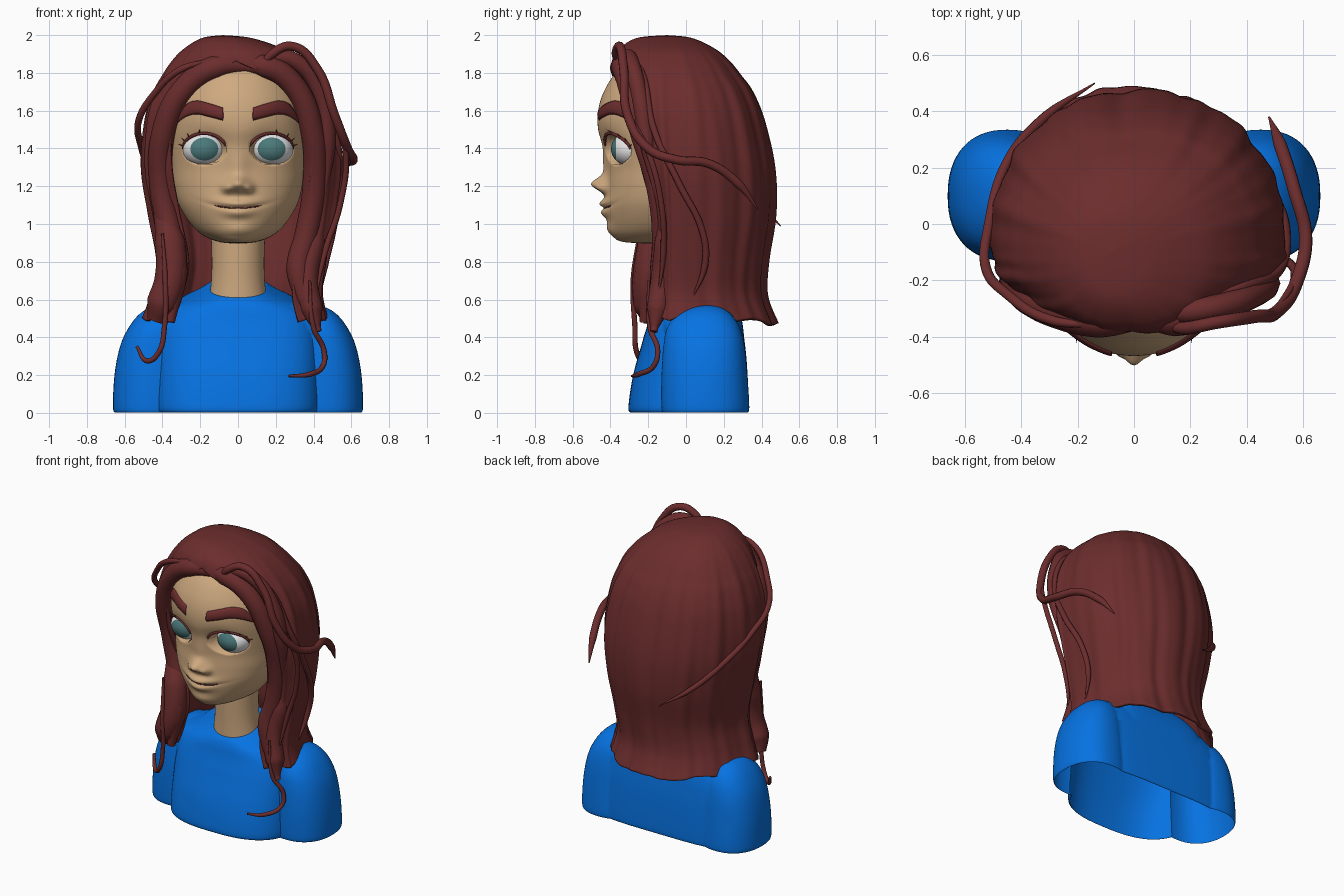
import bpy, bmesh, math
from math import sin, cos, pi, exp, sqrt, radians

if "Cube" in bpy.data.objects:
    bpy.data.objects.remove(bpy.data.objects["Cube"])


def material(name, rgb):
    m = bpy.data.materials.new(name)
    m.diffuse_color = (*rgb, 1)
    m.use_nodes = True
    m.node_tree.nodes["Principled BSDF"].inputs["Base Color"].default_value = m.diffuse_color
    return m


SKIN = material("skin", (0.62, 0.40, 0.215))
HAIR = material("dark red hair", (0.15, 0.026, 0.026))
BLUE = material("blue shirt", (0.002, 0.17, 0.76))
WHITE = material("eye white", (0.8, 0.8, 0.8))
TEAL = material("teal iris", (0.07, 0.19, 0.195))


def spline(rows, t):
    """Catmull-Rom through the rows, t counts rows."""
    n = len(rows) - 1
    i = min(int(t), n - 1)
    f = t - i
    a, b, c, d = (rows[max(0, min(n, i + k))] for k in (-1, 0, 1, 2))
    return [q + 0.5 * f * (r - p + f * (2 * p - 5 * q + 4 * r - s + f * (3 * (q - r) + s - p)))
            for p, q, r, s in zip(a, b, c, d)]


def power_trig(a, p):
    return [math.copysign(abs(v) ** (2 / p), v) for v in (cos(a), sin(a))]


def sheet(name, grid, mat, loop=False, cap=False):
    """Skin a grid of points, rows from top to bottom, columns anticlockwise."""
    bm = bmesh.new()
    vs = [[bm.verts.new(p) for p in row] for row in grid]
    n = len(grid[0])
    for r in range(len(vs) - 1):
        for c in range(n if loop else n - 1):
            d = (c + 1) % n
            bm.faces.new((vs[r][c], vs[r + 1][c], vs[r + 1][d], vs[r][d]))
    if cap:
        bm.faces.new(vs[0])
        bm.faces.new(vs[-1][::-1])
    bmesh.ops.remove_doubles(bm, verts=bm.verts, dist=1e-4)
    me = bpy.data.meshes.new(name)
    bm.to_mesh(me)
    bm.free()
    me.materials.append(mat)
    for p in me.polygons:
        p.use_smooth = True
    ob = bpy.data.objects.new(name, me)
    bpy.context.collection.objects.link(ob)
    return ob


def loft(name, rows, mat, cy, n=64, steps=6, power=2.0, back=None, tilt=0.0, cap=True):
    """Rows are (z, centre x, half width, front y, back y)."""
    grid = []
    total = (len(rows) - 1) * steps
    for k in range(total + 1):
        z, cx, w, yf, yb = spline(rows, k / steps)
        ring = []
        for j in range(n):
            a = 2 * pi * j / n
            c, s = power_trig(a, back if back and a < pi else power)
            y = cy + s * ((yb - cy) if s > 0 else (cy - yf))
            ring.append((cx + w * c, y, z + tilt * s * max(0, z - 0.4) / 0.26))
        grid.append(ring)
    return sheet(name, grid, mat, loop=True, cap=cap)


def strand(name, pts, radius, mat=HAIR, tip=0.15, root=0.5, res=8):
    """Tapered tube through the points."""
    cu = bpy.data.curves.new(name, 'CURVE')
    cu.dimensions = '3D'
    cu.bevel_depth = radius
    cu.bevel_resolution = 3
    cu.resolution_u = res
    cu.use_fill_caps = True
    sp = cu.splines.new('BEZIER')
    sp.bezier_points.add(len(pts) - 1)
    for i, (b, p) in enumerate(zip(sp.bezier_points, pts)):
        b.co = p
        b.handle_left_type = b.handle_right_type = 'AUTO'
        b.radius = root if i == 0 else tip if i == len(pts) - 1 else 1
    cu.materials.append(mat)
    ob = bpy.data.objects.new(name, cu)
    bpy.context.collection.objects.link(ob)
    return ob


# Shirt: torso joined with a shoulder yoke and two upper arms, open underneath
shirt = loft("shirt", [(0.66, 0, 0.15, -0.15, 0.16), (0.63, 0, 0.21, -0.17, 0.2), (0.58, 0, 0.32, -0.185, 0.25),
                       (0.5, 0, 0.395, -0.2, 0.29), (0.38, 0, 0.425, -0.23, 0.31), (0.2, 0, 0.435, -0.28, 0.322),
                       (0.03, 0, 0.44, -0.305, 0.325), (0, 0, 0.42, -0.29, 0.315)],
             BLUE, 0.02, power=2.7, back=4.5, tilt=0.05)
yoke = loft("shoulder_yoke", [(0.6, 0, 0.25, -0.1, 0.2), (0.555, 0, 0.41, -0.14, 0.255), (0.46, 0, 0.515, -0.155, 0.295),
                              (0.34, 0, 0.565, -0.125, 0.315), (0.2, 0, 0.575, -0.06, 0.326),
                              (0.03, 0, 0.57, -0.02, 0.333), (0.002, 0, 0.55, 0, 0.325)], BLUE, 0.1, power=3, back=4)
parts = [yoke]
for s in (-1, 1):
    parts.append(loft("upper_arm", [(0.573, s * .38, 0.01, 0.09, 0.11), (0.56, s * .39, 0.07, 0.02, 0.18),
                                    (0.52, s * .41, 0.115, -0.05, 0.24), (0.45, s * .43, 0.15, -0.1, 0.285),
                                    (0.35, s * .445, 0.18, -0.12, 0.31), (0.2, s * .45, 0.204, -0.13, 0.325),
                                    (0.03, s * .45, 0.212, -0.13, 0.335), (0, s * .45, 0.2, -0.12, 0.325)],
                      BLUE, 0.1, power=2.3))
for part in parts:
    mod = shirt.modifiers.new("join", 'BOOLEAN')
    mod.operation = 'UNION'
    mod.object = part
    bpy.context.view_layer.objects.active = shirt
    bpy.ops.object.modifier_apply(modifier=mod.name)
    bpy.data.objects.remove(part)
bm = bmesh.new()
bm.from_mesh(shirt.data)
bmesh.ops.delete(bm, geom=[f for f in bm.faces if max(v.co.z for v in f.verts) < 0.003], context='FACES')
bm.to_mesh(shirt.data)
bm.free()

# Neck
loft("neck", [(1.05, 0, 0.15, -0.16, 0.13), (0.85, 0, 0.14, -0.155, 0.12), (0.7, 0, 0.142, -0.15, 0.13),
              (0.55, 0, 0.16, -0.15, 0.14)], SKIN, -0.01)

# Head: rings with sculpted nose, lips, chin and eye sockets
HEAD = [(1.92, 0, 0.0, -0.12, -0.08), (1.89, 0, 0.15, -0.25, 0.05), (1.8, 0, 0.27, -0.37, 0.17),
        (1.7, 0, 0.33, -0.435, 0.25), (1.6, 0, 0.36, -0.465, 0.29), (1.5, 0, 0.365, -0.465, 0.3),
        (1.4, 0, 0.36, -0.435, 0.29), (1.3, 0, 0.35, -0.415, 0.26), (1.2, 0, 0.34, -0.42, 0.2),
        (1.1, 0, 0.312, -0.425, 0.14), (1.0, 0, 0.25, -0.41, 0.08), (0.94, 0, 0.185, -0.385, 0.03),
        (0.905, 0, 0.1, -0.33, 0.0), (0.895, 0, 0.0, -0.14, -0.1)]
EYE = (0.178, -0.282, 1.397)


def relief(x, z):
    g = lambda cx, cz, rx, rz: exp(-((x - cx) / rx) ** 2 - ((z - cz) / rz) ** 2)
    x = abs(x)
    mouth = 1.085 + 0.9 * x * x
    d = -0.075 * g(0, 1.21, 0.05, 0.04) - 0.022 * g(0, 1.3, 0.055, 0.09) - 0.035 * g(0.058, 1.19, 0.026, 0.026)
    d += -0.032 * g(0, mouth + 0.022, 0.09, 0.024) - 0.028 * g(0, mouth - 0.026, 0.08, 0.026)
    d += 0.015 * g(0, mouth, 0.13, 0.009) - 0.015 * g(0, 0.97, 0.08, 0.04)
    d += 0.022 * g(0.16, 1.43, 0.09, 0.07)
    r = sqrt(((x - EYE[0]) / 0.107) ** 2 + ((z - EYE[2]) / 0.078) ** 2)
    k = max(0, min(1, (1.08 - r) / 0.16))
    return d + 0.07 * k * k * (3 - 2 * k)


def face_y(x, z):
    lo, hi = 0, len(HEAD) - 1
    for _ in range(24):
        mid = (lo + hi) / 2
        lo, hi = (mid, hi) if spline(HEAD, mid)[0] > z else (lo, mid)
    _, _, w, yf, _ = spline(HEAD, lo)
    return -0.1 + (yf + 0.1) * sqrt(max(0, 1 - (x / w) ** 2)) + relief(x, z)


grid = []
for k in range((len(HEAD) - 1) * 12 + 1):
    z, _, w, yf, yb = spline(HEAD, k / 12)
    w = max(w, 0)
    ring = []
    for j in range(180):
        a = 2 * pi * j / 180
        x, s = w * cos(a), sin(a)
        ring.append((x, -0.1 + s * (yb + 0.1) if s > 0 else -0.1 - s * (yf + 0.1) + relief(x, z) * min(1, -4 * s), z))
    grid.append(ring)
sheet("head", grid, SKIN, loop=True)

# Mouth line
strand("mouth_line", [(x, face_y(x, 1.085 + 0.9 * x * x), 1.085 + 0.9 * x * x)
                      for x in [i * 0.0205 for i in range(-6, 7)]], 0.0045, tip=0.3, root=0.3, res=3)

for s in (-1, 1):
    # Eyeball with the iris as its front cap
    bm = bmesh.new()
    bmesh.ops.create_uvsphere(bm, u_segments=40, v_segments=36, radius=0.115)
    for f in bm.faces:
        f.smooth = True
        f.material_index = int(f.calc_center_median().z > 0.115 * cos(radians(40)))
    for v in bm.verts:
        x, y, z = v.co
        v.co = (s * EYE[0] + x, EYE[1] - z, EYE[2] + y * 0.82)
    bmesh.ops.recalc_face_normals(bm, faces=bm.faces)
    me = bpy.data.meshes.new("eyeball")
    bm.to_mesh(me)
    bm.free()
    me.materials.append(WHITE)
    me.materials.append(TEAL)
    bpy.context.collection.objects.link(bpy.data.objects.new("eyeball", me))

    # Upper lash line and lashes
    def rim(deg, k):
        x = EYE[0] + 0.107 * k * cos(radians(deg))
        z = EYE[2] + 0.078 * k * sin(radians(deg))
        return s * x, z
    line = [rim(d, 1.06) for d in range(0, 171, 17)]
    strand("lash_line", [(x, face_y(x, z) - 0.004, z) for x, z in line], 0.008, tip=0.3, root=0.6, res=4)
    for d in (10, 28, 46, 75):
        (x0, z0), (x1, z1) = rim(d, 1.05), rim(d + 5, 1.35)
        strand("lash", [(x0, face_y(x0, z0) - 0.003, z0), (x1, face_y(x1, z1) - 0.025, z1)], 0.005, root=1)

    # Eyebrow plate following the forehead
    brow = [(0.08, 1.582, 0.034), (0.15, 1.602, 0.036), (0.22, 1.617, 0.036), (0.28, 1.597, 0.032), (0.335, 1.53, 0.008)]
    cols = [spline(brow, i / 6) for i in range(25)]
    rows = [[(s * x, face_y(x, z + h * f) - 0.012 + 0.012 * abs(f) ** 3, z + h * f) for x, z, h in cols[::s]]
            for f in (1, 0.6, 0, -0.6, -1)]
    sheet("eyebrow", rows, HAIR).modifiers.new("thickness", 'SOLIDIFY').thickness = 0.012

# Hair shell: rows (z, centre x, half width, front y, back y, front opening angle)
SHELL = [(2.0, -0.08, 0.0, -0.1, -0.1, 90), (1.985, -0.06, 0.13, -0.26, 0.03, 90), (1.93, -0.025, 0.26, -0.35, 0.15, 90),
         (1.865, -0.01, 0.34, -0.385, 0.23, 90), (1.785, 0.0, 0.405, -0.39, 0.295, 68),
         (1.7, 0.005, 0.455, -0.38, 0.355, 54), (1.55, 0.01, 0.505, -0.37, 0.415, 47), (1.3, 0.015, 0.525, -0.295, 0.468, 47),
         (1.05, 0.02, 0.49, -0.21, 0.472, 49), (0.8, 0.02, 0.445, -0.2, 0.435, 53),
         (0.62, -0.005, 0.45, -0.21, 0.43, 51), (0.465, -0.015, 0.485, -0.22, 0.487, 47)]
grid = []
for k in range((len(SHELL) - 1) * 8 + 1):
    z, cx, w, yf, yb, e = spline(SHELL, k / 8)
    e = radians(min(e, 90))
    cy = -0.1 + 0.04 * (k / 88)
    depth = min(1, k / 40)
    row = []
    for j in range(201):
        a = -e + (pi + 2 * e) * j / 200
        # soft combed grooves
        g = 1 + depth * (0.009 * sin(12 * a + 2.5 * z) + 0.007 * sin(19 * a - 1.5 * z) + 0.004 * sin(33 * a))
        c, s = power_trig(a, 2.2)
        y = cy + g * s * ((yb - cy) if s > 0 else (cy - yf))
        # hem: slightly higher to the sides, softly scalloped
        hem = max(0, (0.8 - z) / 0.33) ** 2 * (0.035 * abs(c) + 0.01 * sin(9 * a))
        row.append((cx + w * g * c, y, z + hem))
    grid.append(row)
hair = sheet("hair", grid, HAIR)
mod = hair.modifiers.new("thickness", 'SOLIDIFY')
mod.thickness = 0.02
mod.offset = -1

# Thick locks framing the face
strand("front_lock_left", [(0.07, -0.33, 1.835), (-0.12, -0.34, 1.83), (-0.28, -0.305, 1.72), (-0.39, -0.24, 1.5),
                           (-0.405, -0.15, 1.2), (-0.36, -0.15, 0.95), (-0.33, -0.2, 0.75), (-0.36, -0.22, 0.48)],
       0.064, tip=0.4)
strand("front_lock_right", [(0.02, -0.33, 1.835), (0.14, -0.335, 1.835), (0.28, -0.305, 1.75), (0.39, -0.24, 1.5),
                            (0.405, -0.15, 1.2), (0.365, -0.12, 0.95), (0.32, -0.13, 0.75), (0.425, -0.17, 0.43)],
       0.064, tip=0.3)
strand("side_lock_left", [(-0.42, -0.12, 1.1), (-0.36, -0.17, 0.9), (-0.36, -0.2, 0.7), (-0.4, -0.2, 0.58),
                          (-0.43, -0.18, 0.49)], 0.085, tip=0.6, root=0.4)
strand("side_lock_right", [(0.43, -0.1, 1.1), (0.4, -0.11, 0.9), (0.365, -0.13, 0.7), (0.39, -0.15, 0.55),
                           (0.42, -0.17, 0.44)], 0.06, tip=0.3, root=0.4)

# Loose strands
strand("swept_strand_left", [(-0.1, -0.36, 1.87), (-0.3, -0.34, 1.82), (-0.45, -0.25, 1.68), (-0.525, -0.16, 1.55),
                             (-0.515, 0, 1.42), (-0.45, 0.22, 1.27), (-0.31, 0.385, 1.11), (-0.14, 0.5, 0.99)], 0.018)
strand("swept_strand_right", [(0.12, -0.36, 1.82), (0.18, -0.37, 1.9), (0.29, -0.35, 1.94), (0.42, -0.33, 1.82),
                              (0.51, -0.31, 1.58), (0.58, -0.2, 1.4), (0.61, -0.05, 1.34), (0.57, 0.12, 1.32),
                              (0.52, 0.28, 1.21), (0.48, 0.38, 1.08)], 0.024)
strand("forelock_right", [(0.1, -0.32, 1.83), (0.2, -0.31, 1.88), (0.32, -0.29, 1.85), (0.43, -0.25, 1.7),
                          (0.475, -0.21, 1.45), (0.46, -0.16, 1.15)], 0.045)
strand("long_strand_right", [(0.25, -0.26, 1.87), (0.4, -0.22, 1.76), (0.51, -0.17, 1.5), (0.54, -0.04, 1.22),
                             (0.5, 0.09, 0.95), (0.46, 0.1, 0.78), (0.43, 0.03, 0.6)], 0.018)
strand("side_strand_right", [(0.5, -0.31, 1.6), (0.57, -0.2, 1.38), (0.54, -0.13, 1.1), (0.46, -0.12, 0.85),
                             (0.41, -0.15, 0.6)], 0.016)
strand("ringlet_left", [(-0.4, -0.25, 0.95), (-0.385, -0.28, 0.7), (-0.39, -0.27, 0.45), (-0.42, -0.26, 0.32),
                        (-0.48, -0.22, 0.275), (-0.535, -0.16, 0.35)], 0.014, tip=0.6)
strand("ringlet_right", [(0.38, -0.2, 0.7), (0.4, -0.19, 0.45), (0.455, -0.15, 0.33), (0.45, -0.17, 0.25),
                         (0.38, -0.25, 0.205), (0.27, -0.285, 0.195)], 0.014, tip=0.5)

# Smooth shading on the shirt, keeping the seam between torso and arms
bpy.ops.object.select_all(action='DESELECT')
shirt.select_set(True)
bpy.context.view_layer.objects.active = shirt
bpy.ops.object.shade_smooth_by_angle(angle=radians(50))
